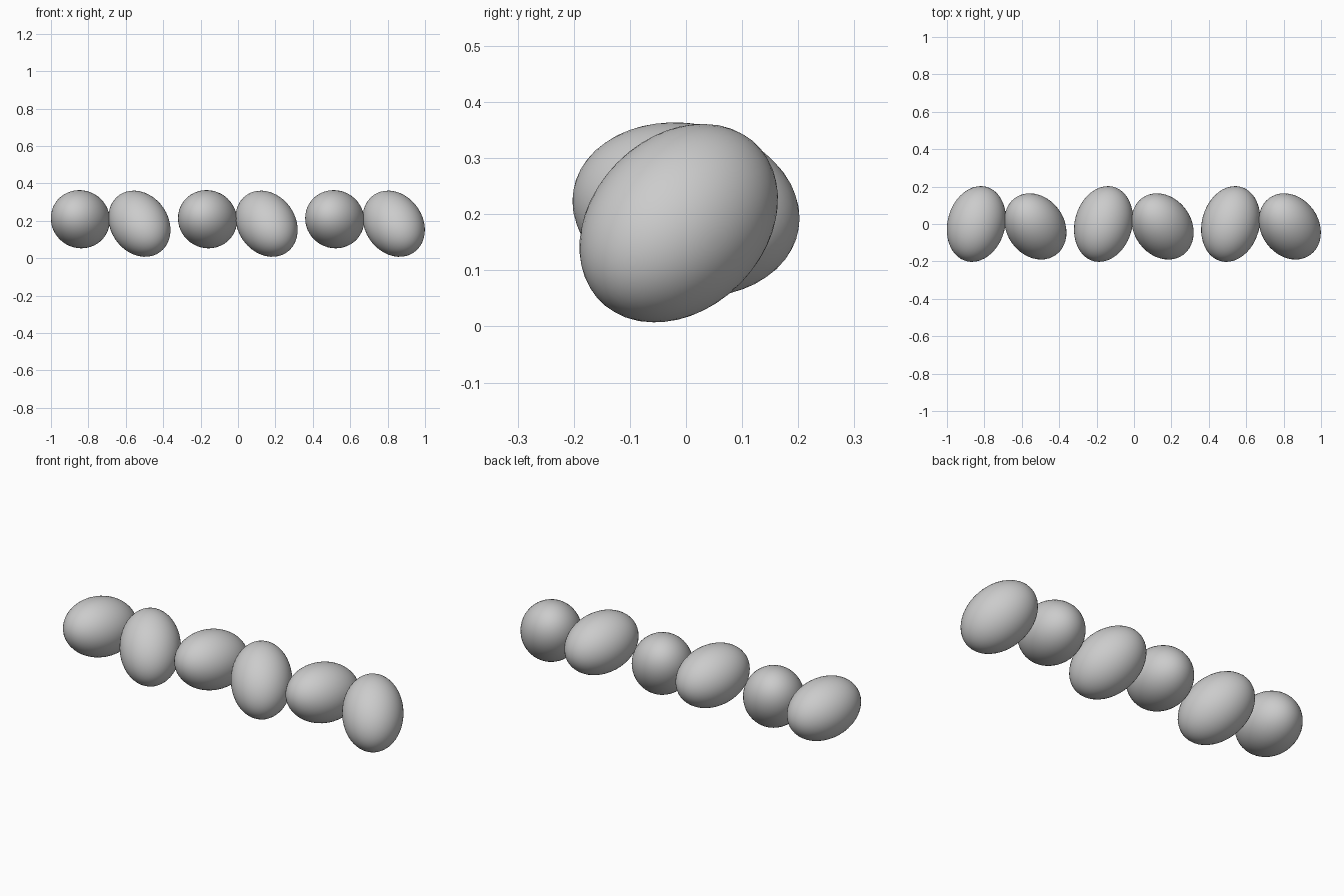
import bpy
from mathutils import Vector

cube = bpy.data.objects.get("Cube")
if cube:
    bpy.data.objects.remove(cube, do_unlink=True)

# One plain shell colour
shell = bpy.data.materials.new("shell_grey")
shell.use_nodes = True
colour = (0.6, 0.6, 0.6, 1)
shell.diffuse_color = colour
shell.node_tree.nodes["Principled BSDF"].inputs["Base Color"].default_value = colour

LENGTH, WIDTH, SPACING = 0.207, 0.154, 0.68


def egg(name, centre, axis):
    """Rounded egg whose long axis points along the given direction."""
    bpy.ops.mesh.primitive_ico_sphere_add(subdivisions=4, radius=1, location=centre)
    obj = bpy.context.object
    obj.name = name
    obj.scale = (WIDTH, WIDTH, LENGTH)
    obj.rotation_euler = Vector(axis).to_track_quat("Z", "Y").to_euler()
    obj.data.materials.append(shell)
    bpy.ops.object.shade_smooth()
    return obj


# Three touching pairs in a row: one egg lying down, one leaning back
for i, place in enumerate(("right", "middle", "left")):
    shift = (i - 1) * SPACING
    egg(f"lying_egg_{place}", (shift - 0.163, 0, 0.208), (0.26, 0.95, -0.17))
    egg(f"leaning_egg_{place}", (shift + 0.153, -0.013, 0.184), (-0.45, 0.63, 0.63))
